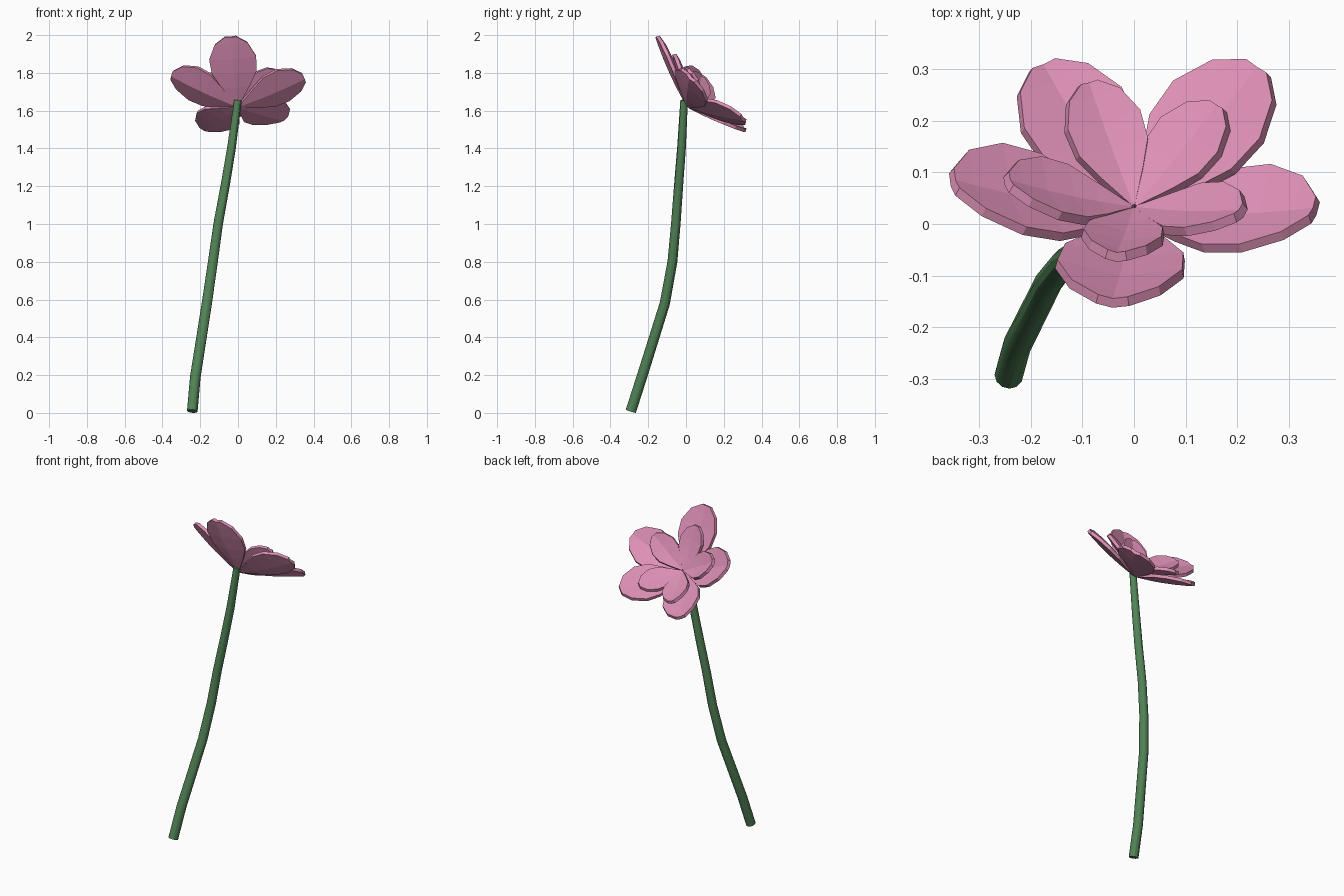
import bpy, bmesh
from mathutils import Vector

if "Cube" in bpy.data.objects:
    bpy.data.objects.remove(bpy.data.objects["Cube"])


def material(name, rgb):
    m = bpy.data.materials.new(name)
    m.diffuse_color = (*rgb, 1)
    m.use_nodes = True
    m.node_tree.nodes["Principled BSDF"].inputs["Base Color"].default_value = m.diffuse_color
    return m


PINK = material("pink", (0.73, 0.28, 0.47))
GREEN = material("green", (0.085, 0.23, 0.095))
AXIS = Vector((0, 0.71, 0.70))      # direction the blossom faces
HEART = Vector((0, 0.012, 1.625))   # where the petals meet


def add_object(name, bm, mat):
    bmesh.ops.recalc_face_normals(bm, faces=bm.faces)
    mesh = bpy.data.meshes.new(name)
    bm.to_mesh(mesh)
    bm.free()
    mesh.materials.append(mat)
    ob = bpy.data.objects.new(name, mesh)
    bpy.context.collection.objects.link(ob)
    return ob


# Petal outline: (fraction of length, half width / length)
OUTLINE = [(0.03, 0.02), (0.28, 0.17), (0.47, 0.27), (0.68, 0.285),
           (0.88, 0.20), (0.985, 0.07)]


def petal(name, tip, lift, width):
    base = HEART + AXIS * lift
    d = Vector(tip) - base
    length = d.length
    d.normalize()
    n = (AXIS - d * AXIS.dot(d)).normalized()
    side = d.cross(n)
    bm = bmesh.new()
    rows = []
    for t, w in OUTLINE:
        row = []
        for s in (-1, 0, 1):
            cup = 0.06 * abs(s) * w / 0.28 - 0.10 * t * (1 - t)
            p = base + (d * t + side * s * w * width + n * cup) * length
            row.append(bm.verts.new(p))
        rows.append(row)
    for a, b in zip(rows, rows[1:]):
        for i in range(2):
            bm.faces.new((a[i], a[i + 1], b[i + 1], b[i]))
    ob = add_object(name, bm, PINK)
    mod = ob.modifiers.new("thickness", 'SOLIDIFY')
    mod.thickness = 0.019
    mod.offset = 0


# Outer ring of large petals, inner ring of small ones
outer = [(-0.18, 0.31, 1.50), (0.245, 0.305, 1.555), (0.355, 0.025, 1.775),
         (-0.355, 0.08, 1.79), (-0.042, -0.155, 1.995)]
inner = [(-0.09, 0.275, 1.56), (0.165, 0.23, 1.58), (0.21, 0.02, 1.81),
         (-0.248, 0.08, 1.78), (-0.035, -0.065, 1.90)]
for i, tip in enumerate(outer):
    petal(f"outer_petal_{i + 1}", tip, 0.0, 1.06)
for i, tip in enumerate(inner):
    petal(f"inner_petal_{i + 1}", tip, 0.02, 0.98)

# Curved stem, tapering towards the blossom: x, y, z, radius
path = [(-0.242, -0.292, 0.009, 0.028), (-0.226, -0.234, 0.19, 0.028),
        (-0.165, -0.112, 0.58, 0.027), (-0.133, -0.072, 0.80, 0.026),
        (-0.105, -0.054, 1.00, 0.025), (-0.065, -0.038, 1.22, 0.024),
        (-0.035, -0.024, 1.40, 0.023), (0.0, -0.010, 1.655, 0.020)]
pts = [Vector(p[:3]) for p in path]
bm = bmesh.new()
rings = []
for i, p in enumerate(pts):
    tangent = pts[min(i + 1, len(pts) - 1)] - pts[max(i - 1, 0)]
    tangent.normalize()
    u = Vector((0, 1, 0)).cross(tangent).normalized()
    ring = bmesh.ops.create_circle(bm, segments=12, radius=path[i][3])["verts"]
    v = tangent.cross(u)
    for vert in ring:
        vert.co = p + u * vert.co.x + v * vert.co.y
    rings.append(ring)
for a, b in zip(rings, rings[1:]):
    for k in range(12):
        j = (k + 1) % 12
        bm.faces.new((a[k], a[j], b[j], b[k]))
bm.faces.new(rings[0])
bm.faces.new(rings[-1])
stem = add_object("stem", bm, GREEN)
bpy.context.view_layer.objects.active = stem
stem.select_set(True)
bpy.ops.object.shade_smooth_by_angle()
